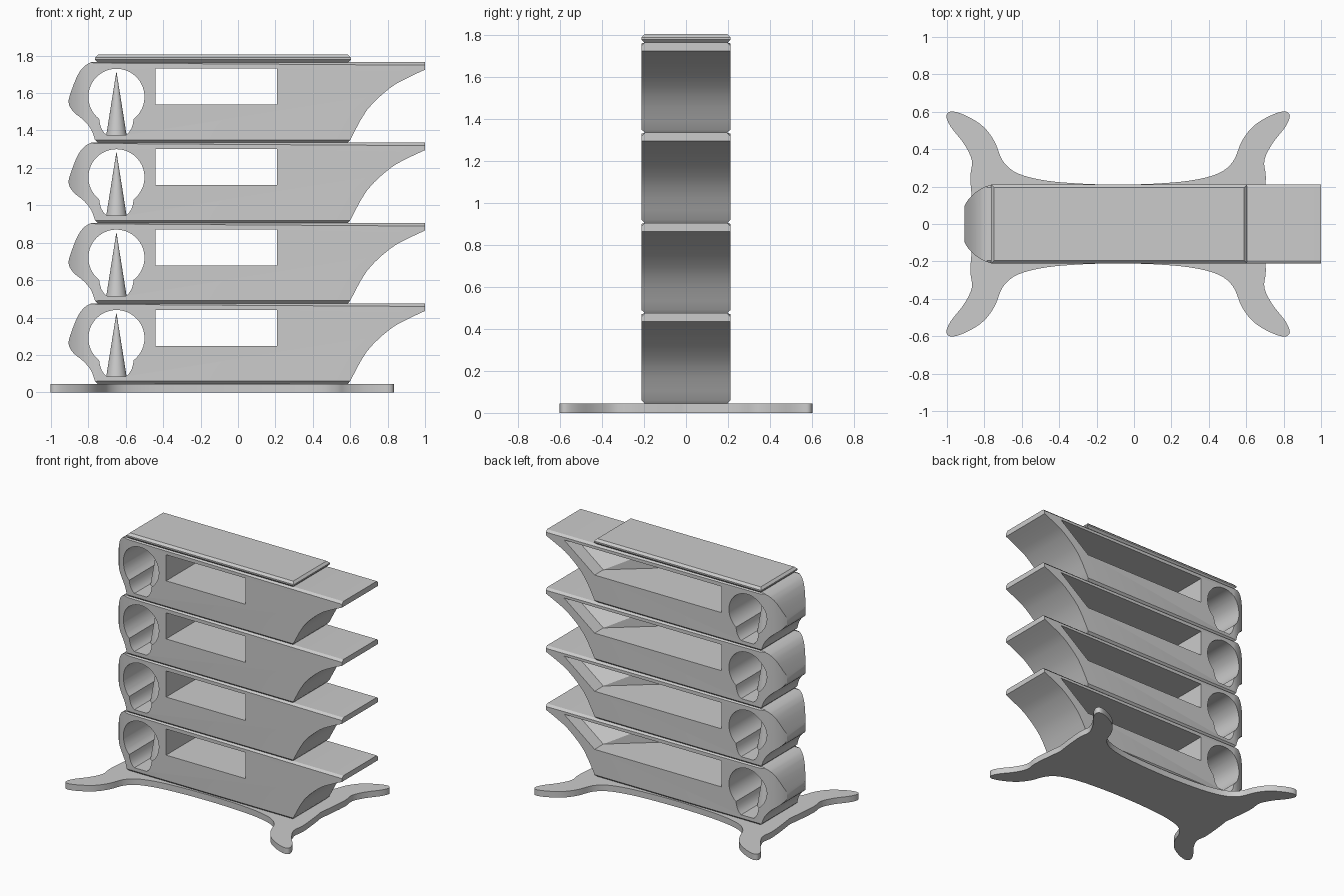
import bpy, bmesh
from math import sin, cos, pi, radians
from mathutils import Vector

if "Cube" in bpy.data.objects:
    bpy.data.objects.remove(bpy.data.objects["Cube"], do_unlink=True)

PITCH, BASE_H, HALF_W = 0.43, 0.045, 0.212

grey = bpy.data.materials.new("plain_grey")
grey.use_nodes = True
grey.diffuse_color = (0.6, 0.6, 0.6, 1)
grey.node_tree.nodes["Principled BSDF"].inputs["Base Color"].default_value = (0.6, 0.6, 0.6, 1)


def add_object(name, bm):
    bmesh.ops.recalc_face_normals(bm, faces=bm.faces)
    mesh = bpy.data.meshes.new(name)
    bm.to_mesh(mesh)
    bm.free()
    mesh.materials.append(grey)
    ob = bpy.data.objects.new(name, mesh)
    bpy.context.collection.objects.link(ob)
    return ob


def loft(sections):
    """Closed solid through matching rings of points."""
    bm = bmesh.new()
    rings = [[bm.verts.new(p) for p in s] for s in sections]
    n = len(rings[0])
    for a, b in zip(rings, rings[1:]):
        for i in range(n):
            j = (i + 1) % n
            bm.faces.new((a[i], a[j], b[j], b[i]))
    bm.faces.new(rings[0])
    bm.faces.new(rings[-1])
    return bm


def extrude_y(points, half):
    return loft([[(x, y, z) for x, z in points] for y in (-half, half)])


def extrude_z(points, z0, z1):
    return loft([[(x, y, z) for x, y in points] for z in (z0, z1)])


def smooth_path(pts, steps=5):
    """Catmull-Rom through an open run of points."""
    pts = [Vector(p) for p in pts]
    ext = [pts[0]] + pts + [pts[-1]]
    out = []
    for a, b, c, d in zip(ext, ext[1:], ext[2:], ext[3:]):
        for k in range(steps):
            t = k / steps
            out.append(0.5 * (2 * b + (c - a) * t + (2 * a - 5 * b + 4 * c - d) * t * t
                              + (3 * b - a - 3 * c + d) * t ** 3))
    return [tuple(p) for p in out + [pts[-1]]]


def boolean(ob, cutter, operation):
    mod = ob.modifiers.new("cut", 'BOOLEAN')
    mod.object, mod.operation, mod.solver = cutter, operation, 'EXACT'
    deps = bpy.context.evaluated_depsgraph_get()
    mesh = bpy.data.meshes.new_from_object(ob.evaluated_get(deps))
    ob.modifiers.clear()
    ob.data = mesh
    bpy.data.objects.remove(cutter, do_unlink=True)


def shade(ob, angle=30):
    bpy.ops.object.select_all(action='DESELECT')
    ob.select_set(True)
    bpy.context.view_layer.objects.active = ob
    bpy.ops.object.shade_smooth_by_angle(angle=radians(angle))


# Tray body: side profile with a curved nose and a sloping overhang
slope = smooth_path([(0.6, 0.015), (0.69, 0.175), (0.81, 0.29), (0.9, 0.343), (1, 0.39)], 3)
nose = smooth_path([(-0.785, PITCH), (-0.82, 0.41), (-0.855, 0.365), (-0.89, 0.28), (-0.906, 0.215),
                    (-0.88, 0.165), (-0.825, 0.12), (-0.785, 0.07), (-0.765, 0.015)], 3)
bm = extrude_y([(-0.75, 0), (0.587, 0)] + slope + [(1, PITCH)] + nose, HALF_W)
long_edges = [e for e in bm.edges
              if abs(e.verts[0].co.y - e.verts[1].co.y) < 1e-4 and e.calc_length() > 1]
bmesh.ops.bevel(bm, geom=long_edges, offset=0.016, segments=1, affect='EDGES')
body = add_object("tray_1", bm)

# Round the nose in plan
plan = [(1.2, -0.215), (1.2, 0.215)]
plan += [(-0.715 + 0.215 * cos(a), 0.215 * sin(a)) for a in (pi / 2 + pi * i / 24 for i in range(25))]
boolean(body, add_object("nose_cutter", extrude_z(plan, -0.1, 0.6)), 'INTERSECT')

# Keyhole through the nose
hx, hz, r = -0.65, 0.245, 0.15
lobe = [(0.088, -0.145), (0.08, -0.17), (0.065, -0.193), (0.05, -0.205)]
arc = [(r * cos(a), r * sin(a)) for a in (radians(-52 + 284 * i / 40) for i in range(41))]
hole = arc + [(-x, z) for x, z in lobe] + lobe[::-1]
boolean(body, add_object("hole_cutter", extrude_y([(hx + x, hz + z) for x, z in hole], 0.4)), 'DIFFERENCE')


# Window, flaring to a wide opening at the back
def window(y, low, high):
    return [(-0.44, y, 0.203), (low, y, 0.203), (high, y, 0.396), (-0.44, y, 0.396)]


funnel = loft([window(-0.3, 0.208, 0.208), window(-0.21, 0.208, 0.208),
               window(0.11, 0.6, 0.85), window(0.3, 0.6, 0.85)])
bmesh.ops.triangulate(funnel, faces=funnel.faces)
boolean(body, add_object("window_cutter", funnel), 'DIFFERENCE')
body.location.z = BASE_H
shade(body)

# Spike standing in the keyhole
bm = bmesh.new()
bmesh.ops.create_cone(bm, cap_ends=True, segments=32, radius1=0.055, radius2=0.001, depth=0.34)
bmesh.ops.translate(bm, verts=bm.verts, vec=(hx, 0, 0.206))
spike = add_object("spike_1", bm)
spike.location.z = BASE_H
shade(spike)

# Stack the repeated trays
for i in range(1, 4):
    for part in (body, spike):
        copy = part.copy()
        copy.name = part.name.replace("1", str(i + 1))
        copy.location.z = BASE_H + PITCH * i
        bpy.context.collection.objects.link(copy)


# Lid plate with bevelled rims
def rim(z, inset):
    x0, x1, y = -0.765 + inset, 0.605 - inset, HALF_W - inset
    return [(x0, -y, z), (x1, -y, z), (x1, y, z), (x0, y, z)]


top = BASE_H + 4 * PITCH
add_object("lid", loft([rim(top - 0.002, 0.016), rim(top + 0.014, 0), rim(top + 0.024, 0),
                        rim(top + 0.04, 0.016)]))

# Foot plate with four curved feet, mirrored from one quarter
cx = -0.085
quarter = smooth_path([(cx, 0.21), (0.1, 0.215), (0.3, 0.232), (0.45, 0.27), (0.53, 0.335), (0.575, 0.44),
                       (0.635, 0.52), (0.72, 0.575), (0.8, 0.602), (0.833, 0.58), (0.81, 0.52),
                       (0.74, 0.43), (0.697, 0.34), (0.705, 0.25), (0.695, 0.12), (0.68, 0)], 4)
right = quarter + [(x, -y) for x, y in quarter[-2::-1]]
outline = right + [(2 * cx - x, y) for x, y in right[-2:0:-1]]
foot = add_object("foot_plate", extrude_z(outline, 0, BASE_H))
shade(foot, 40)
